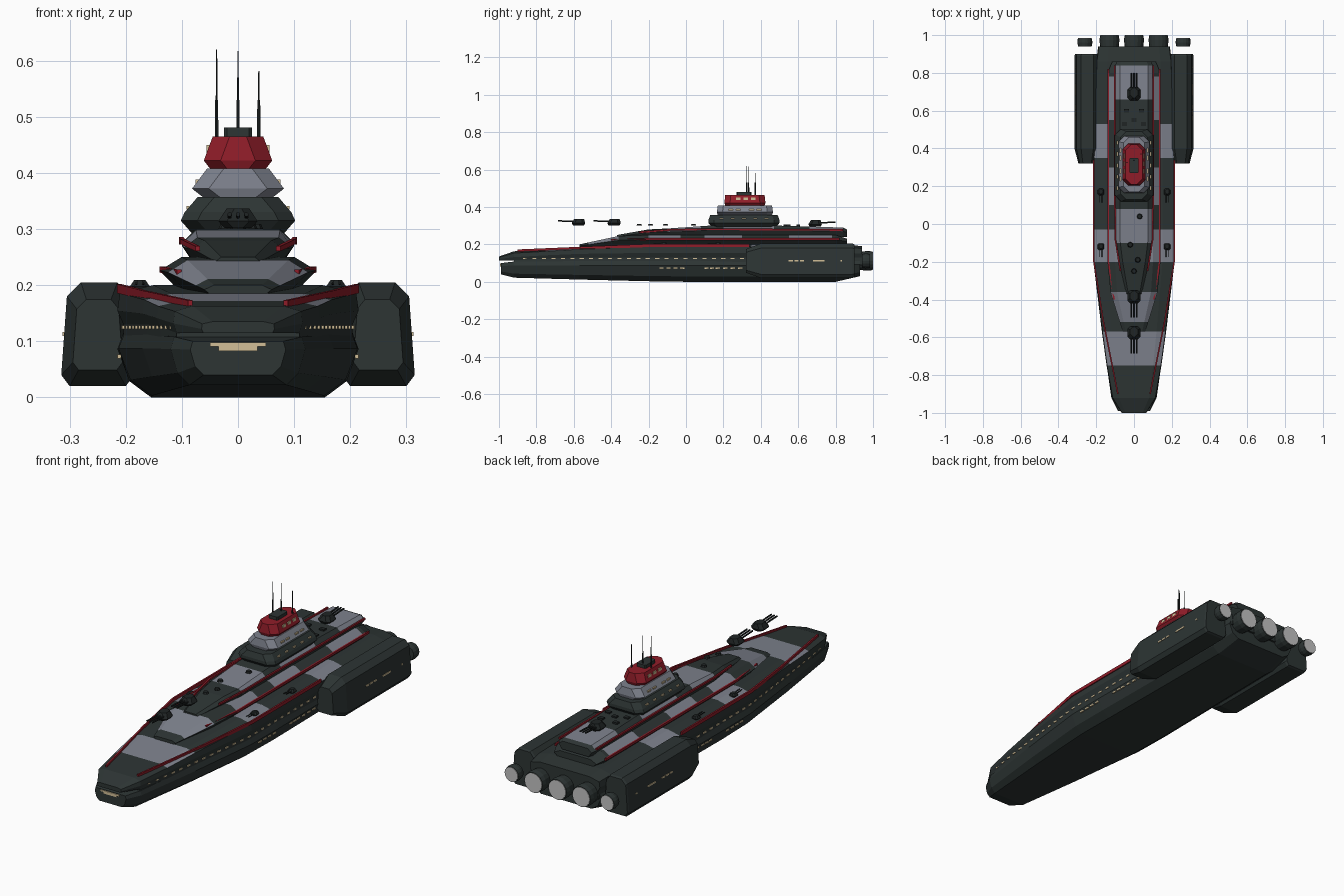
import bpy, bmesh, math
from mathutils import Vector, Matrix

if "Cube" in bpy.data.objects:
    bpy.data.objects.remove(bpy.data.objects["Cube"])


def material(name, rgb):
    m = bpy.data.materials.new(name)
    m.use_nodes = True
    m.diffuse_color = (*rgb, 1)
    m.node_tree.nodes["Principled BSDF"].inputs["Base Color"].default_value = (*rgb, 1)
    return m


DARK = material("dark green grey", (0.026, 0.035, 0.034))
GREY = material("panel grey", (0.21, 0.225, 0.27))
RED = material("deep red", (0.28, 0.012, 0.022))
TAN = material("window tan", (0.65, 0.52, 0.31))
BLACK = material("gunmetal", (0.014, 0.018, 0.018))
GLOW = material("engine white", (0.55, 0.55, 0.55))


def finish(name, bm, *mats):
    bmesh.ops.recalc_face_normals(bm, faces=bm.faces[:])
    me = bpy.data.meshes.new(name)
    bm.to_mesh(me)
    bm.free()
    for m in mats:
        me.materials.append(m)
    ob = bpy.data.objects.new(name, me)
    bpy.context.collection.objects.link(ob)
    return ob


def skin(bm, rings):
    """Bridge equal rings of points and cap both ends."""
    vs = [[bm.verts.new(p) for p in r] for r in rings]
    n = len(vs[0])
    for a, b in zip(vs, vs[1:]):
        for i in range(n):
            j = (i + 1) % n
            bm.faces.new((a[i], a[j], b[j], b[i]))
    bm.faces.new(vs[0])
    bm.faces.new(vs[-1])


def add_box(bm, centre, size):
    bmesh.ops.create_cube(bm, size=1, matrix=Matrix.Translation(centre) @ Matrix.Diagonal((*size, 1)))


def add_rod(bm, a, b, r1, r2=None, sides=12):
    a, b = Vector(a), Vector(b)
    rot = (b - a).to_track_quat('Z', 'Y').to_matrix().to_4x4()
    bmesh.ops.create_cone(bm, cap_ends=True, segments=sides, radius1=r1,
                          radius2=r1 if r2 is None else r2, depth=(b - a).length,
                          matrix=Matrix.Translation((a + b) / 2) @ rot)


def sample(table, y):
    for a, b in zip(table, table[1:]):
        if y <= b[0]:
            t = (y - a[0]) / (b[0] - a[0])
            return [p + (q - p) * t for p, q in zip(a, b)][1:]
    return table[-1][1:]


def hull(name, table, shape, patches=()):
    """Loft a mirrored section along y; patches are grey deck spans."""
    ys = sorted({r[0] for r in table} | {y for p in patches for y in p})
    rings = []
    for y in ys:
        w, lo, hi = sample(table, y)
        half = [(w * f, y, lo + (hi - lo) * h) for f, h in shape]
        rings.append(half + [(-x, q, z) for x, q, z in reversed(half)])
    bm = bmesh.new()
    skin(bm, rings)
    ob = finish(name, bm, DARK, GREY)
    for p in ob.data.polygons:
        if p.normal.z > 0.2 and any(a < p.center.y < b for a, b in patches):
            p.material_index = 1


def octagon(x0, y, hw, front, back, z, c):
    pts = [(hw - c, front), (hw, front + c), (hw, back - c), (hw - c, back)]
    pts += [(-x, q) for x, q in reversed(pts)]
    return [(x0 + x, y + q, z) for x, q in pts]


def stack(name, levels, mat, x=0, y=0, c=0.03):
    """Chamfered block from (half width, front, back, height) levels."""
    bm = bmesh.new()
    skin(bm, [octagon(x, y, hw, f, b, z, min(c, hw * 0.7)) for hw, f, b, z in levels])
    return finish(name, bm, mat)


# Main hull, recessed window band and stepped decks
UPPER = [(-1, .065, .115, .135), (-.92, .115, .115, .163), (-.75, .145, .125, .172),
         (-.57, .17, .13, .185), (-.2, .215, .13, .2), (.35, .215, .13, .2),
         (.86, .2, .13, .2), (.94, .19, .13, .19)]
LOWER = [(-.99, .085, .04, .1), (-.92, .12, .022, .108), (-.57, .17, .012, .112),
         (-.2, .213, .003, .115), (0, .215, 0, .115), (.8, .205, 0, .115), (.93, .19, .03, .115)]
BAND = [(y, w * .95, .09, .145) for y, w, lo, hi in UPPER[1:]]
hull("lower_hull", LOWER, [(.72, 0), (.9, .25), (1, .75), (.95, 1)])
hull("window_band", BAND, [(1, 0), (1, 1)])
hull("main_deck", UPPER, [(.95, 0), (1, .35), (.98, .8), (.7, 1)],
     [(-.75, -.57), (-.2, -.03), (.35, .53)])
hull("second_deck", [(-.57, .06, .18, .2), (-.36, .125, .19, .245), (-.2, .14, .19, .25),
                     (.8, .14, .19, .25), (.86, .115, .19, .23)],
     [(.75, 0), (1, .6), (.72, 1)], [(-.52, -.36), (-.2, -.03), (.1, .3), (.55, .78)])
hull("third_deck", [(-.37, .04, .23, .25), (-.2, .08, .24, .28), (-.1, .097, .24, .285),
                    (.12, .1, .24, .3), (.5, .1, .24, .3), (.84, .1, .24, .29), (.86, .09, .24, .28)],
     [(.8, 0), (1, .6), (.75, 1)], [(-.1, .08), (.2, .47), (.66, .84)])

# Command tower
stack("tower_base", [(.08, .14, .48, .29), (.102, .12, .5, .315), (.095, .12, .5, .33),
                     (.072, .13, .49, .357)], DARK)
stack("tower_middle", [(.06, .17, .46, .355), (.082, .165, .465, .372), (.055, .17, .46, .408)], GREY)
stack("tower_top", [(.05, .21, .42, .408), (.061, .205, .425, .422), (.045, .21, .42, .465)], RED)
stack("tower_cap", [(.025, .27, .35, .46), (.025, .27, .35, .481)], DARK, c=.005)
bm = bmesh.new()
for x, y, top in ((-.038, .325, .62), (0, .335, .617), (.037, .37, .582)):
    add_rod(bm, (x, y, .455), (x, y, .53), .0035, .003, 6)
    add_rod(bm, (x, y, .53), (x, y, top), .002, .001, 6)
finish("antennas", bm, BLACK)

# Side pods and engines
POD = [(.2, .02), (.3, .02), (.315, .04), (.305, .18), (.28, .205), (.215, .205), (.195, .18), (.185, .04)]
for side, s in (("left", 1), ("right", -1)):
    bm = bmesh.new()
    skin(bm, [[(s * (.25 + (x - .25) * k), y, .11 + (z - .11) * k) for x, z in POD]
              for y, k in ((.32, .68), (.4, 1), (.89, 1), (.9, .95))])
    finish(side + "_pod", bm, DARK)
nozzles, glows = bmesh.new(), bmesh.new()
for x, r, y0, y1 in ((-.13, .053, .92, 1), (0, .053, .92, 1), (.13, .053, .92, 1),
                     (-.26, .04, .94, .985), (.26, .04, .94, .985)):
    add_rod(nozzles, (x, y0, .112), (x, y1 - .025, .112), r * .9, r, 16)
    add_rod(nozzles, (x, y1 - .025, .112), (x, y1 - .002, .112), r, r * .93, 16)
    add_rod(glows, (x, y1 - .005, .112), (x, y1, .112), r * .88, sides=16)
finish("engine_nozzles", nozzles, DARK)
finish("engine_glows", glows, GLOW)

# Red rails along the deck edges
RAILS = {"main": ([(.085, -.9, .165), (.165, -.5, .182), (.212, -.2, .194), (.212, .34, .194)], .016),
         "second": ([(.105, -.4, .222), (.136, -.2, .228), (.136, .82, .228)], .011),
         "third": ([(.072, -.25, .265), (.099, -.08, .278), (.101, .12, .281), (.101, .84, .277)], .009)}
for label, (path, h) in RAILS.items():
    bm = bmesh.new()
    for s in (1, -1):
        skin(bm, [[(s * (x + a), y, z + b) for a, b in ((-.004, -h / 2), (.004, -h / 2), (.004, h / 2), (-.004, h / 2))]
                  for x, y, z in path])
    finish(label + "_rails", bm, RED)


# Gun turrets
def turret(name, x, y, z, facing, size=1, barrels=(-.015, 0, .015)):
    k = size
    ob = stack(name, [(.024 * k, -.03 * k, .03 * k, z), (.035 * k, -.036 * k, .036 * k, z + .012 * k),
                      (.02 * k, -.022 * k, .03 * k, z + .035 * k)], BLACK, x, y, .015 * k)
    bm = bmesh.new()
    for b in barrels:
        add_rod(bm, (x + b * k, y + facing * .02 * k, z + .02 * k),
                (x + b * k, y + facing * .11 * k, z + .024 * k), .004 * k, sides=8)
    finish(name + "_barrels", bm, BLACK)


turret("bow_turret", 0, -.575, .302, -1)
turret("fore_turret", 0, -.385, .302, -1)
turret("stern_turret", 0, .69, .295, 1)
for s in (1, -1):
    for y in (-.12, .17):
        turret("side_turret", s * .175, y, .192, -1, .5, (-.012, .012))

# Small deck fittings
bm = bmesh.new()
for x, y in ((0, -.25), (.02, -.19), (-.02, -.11), (.03, .04)):
    add_rod(bm, (x, y, .3), (x, y, .309), .015, .011, 8)
for x, y in ((0, .55), (-.04, .6), (.04, .6), (-.05, .53), (.05, .53)):
    add_box(bm, (x, y, .299), (.025, .02, .012))
finish("deck_fittings", bm, BLACK)

# Lit windows
bm = bmesh.new()


def window_row(y0, y1, count, z, x_at, length=.022, height=.007):
    for i in range(count):
        y = y0 + (y1 - y0) * i / max(count - 1, 1)
        for s in (1, -1):
            add_box(bm, (s * x_at(y), y, z), (.006, length, height))


window_row(-.86, .3, 24, .125, lambda y: sample(BAND, y)[0])
for a, b, n in ((-.13, -.02, 4), (.11, .17, 3), (.21, .29, 3)):
    window_row(a, b, n, .073, lambda y: sample(LOWER, y)[0] * .99)
for a, b in ((.56, .62), (.69, .73)):
    window_row(a, b, 3, .113, lambda y: .31)
window_row(.83, .83, 1, .113, lambda y: .31, .01)
window_row(.28, .36, 3, .443, lambda y: .053, .024, .013)
for a, b in ((.24, .28), (.35, .39)):
    window_row(a, b, 2, .385, lambda y: .0725, .025)
window_row(.19, .43, 5, .338, lambda y: .089, .02)
add_box(bm, (0, -.99, .09), (.07, .009, .014))
add_box(bm, (0, -.99, .094), (.1, .008, .007))
finish("windows", bm, TAN)
